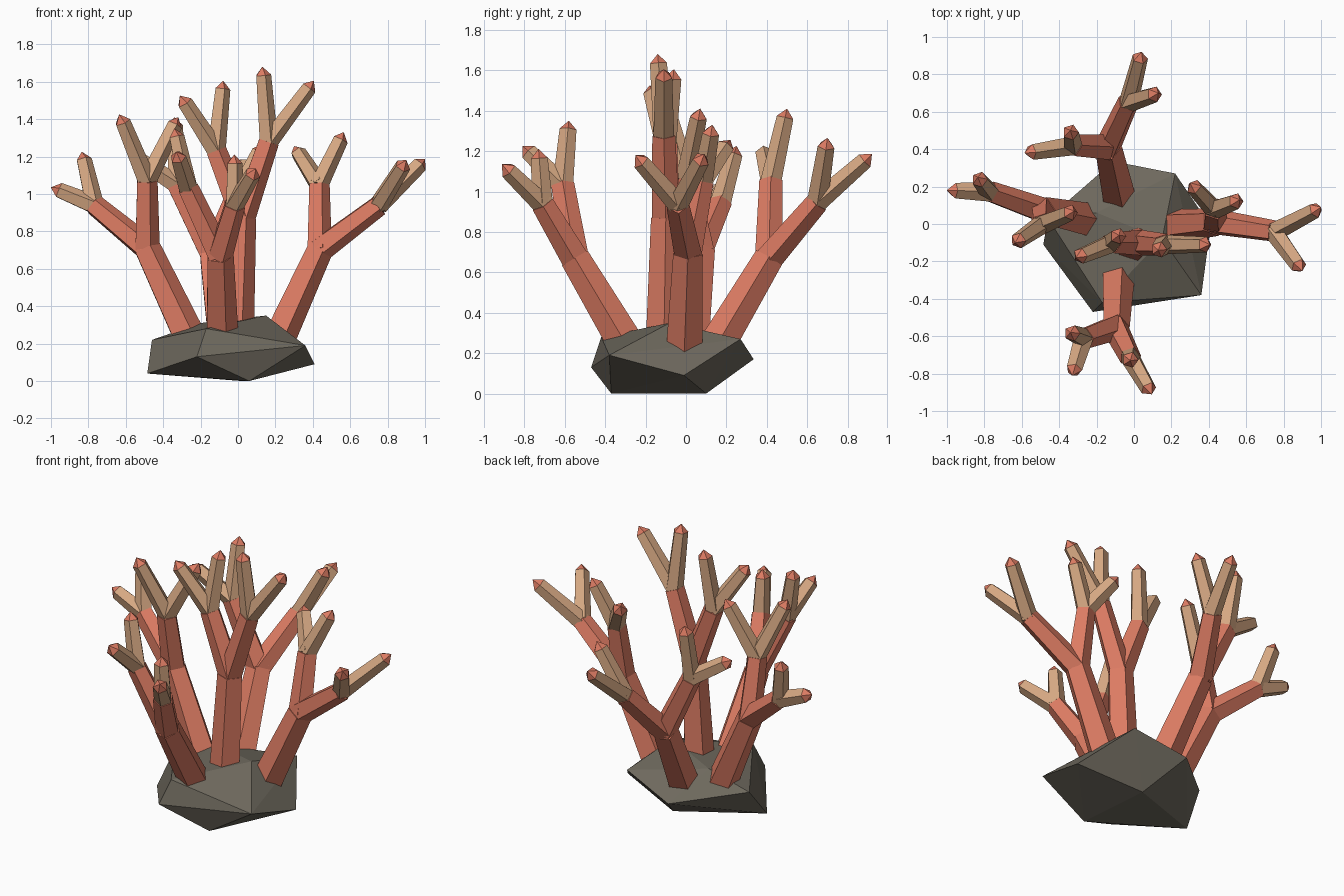
import bpy, bmesh
from mathutils import Vector

if "Cube" in bpy.data.objects:
    bpy.data.objects.remove(bpy.data.objects["Cube"])


def material(name, rgb):
    m = bpy.data.materials.new(name)
    m.diffuse_color = (*rgb, 1.0)
    m.use_nodes = True
    m.node_tree.nodes["Principled BSDF"].inputs["Base Color"].default_value = m.diffuse_color
    return m


CORAL = material("coral red", (0.72, 0.20, 0.125))
TAN = material("pale tan", (0.67, 0.39, 0.225))
ROCK = material("rock grey", (0.155, 0.14, 0.11))
SIDES = 5


def finish(bm, name, mats):
    me = bpy.data.meshes.new(name)
    bm.to_mesh(me)
    bm.free()
    for m in mats:
        me.materials.append(m)
    ob = bpy.data.objects.new(name, me)
    bpy.context.collection.objects.link(ob)
    return ob


def add_limb(bm, a, b, r1, r2):
    """Tapered five-sided limb from a to b."""
    a, b = Vector(a), Vector(b)
    d = b - a
    rot = Vector((0, 0, 1)).rotation_difference(d)
    res = bmesh.ops.create_cone(bm, cap_ends=True, segments=SIDES,
                                radius1=r1, radius2=r2, depth=d.length)
    # put a ring corner on the local +x axis
    v0 = max(res["verts"], key=lambda v: v.co.x).co
    turn = Vector((v0.x, v0.y, 0)).rotation_difference(Vector((1, 0, 0)))
    for v in res["verts"]:
        v.co = rot @ (turn @ v.co) + (a + b) / 2
    return {f for v in res["verts"] for f in v.link_faces}


# Each stem: root, first fork, then two branches (second fork, two tip points)
STEMS = {
    "left": ((-0.25, 0.02, 0.20), (-0.49, 0.07, 0.71), [
        ((-0.77, 0.17, 0.94), (-1.00, 0.18, 1.035), (-0.835, 0.25, 1.225)),
        ((-0.49, 0.00, 1.07), (-0.635, -0.10, 1.425), (-0.32, 0.07, 1.41))]),
    "middle": ((-0.01, -0.11, 0.22), (0.02, -0.10, 0.87), [
        ((-0.12, -0.10, 1.23), (-0.31, -0.18, 1.525), (-0.08, -0.06, 1.605)),
        ((0.16, -0.11, 1.28), (0.13, -0.14, 1.68), (0.405, -0.11, 1.605))]),
    "right": ((0.20, -0.01, 0.20), (0.43, 0.01, 0.70), [
        ((0.75, -0.04, 0.94), (1.00, 0.09, 1.185), (0.90, -0.25, 1.18)),
        ((0.43, 0.08, 1.05), (0.30, 0.22, 1.255), (0.565, 0.13, 1.33))]),
    "back": ((-0.08, 0.13, 0.20), (-0.14, 0.41, 0.67), [
        ((-0.33, 0.42, 1.05), (-0.585, 0.38, 1.215), (-0.34, 0.50, 1.41)),
        ((-0.03, 0.65, 0.95), (0.04, 0.92, 1.185), (0.13, 0.70, 1.265))]),
    "front": ((-0.09, -0.27, 0.20), (-0.10, -0.55, 0.67), [
        ((-0.27, -0.61, 1.03), (-0.33, -0.81, 1.225), (-0.34, -0.58, 1.35)),
        ((-0.02, -0.71, 0.94), (0.095, -0.91, 1.135), (-0.02, -0.73, 1.21))]),
}

for name, (root, fork, branches) in STEMS.items():
    # Thick stem with its two branches
    bm = bmesh.new()
    add_limb(bm, root, fork, 0.095, 0.077)
    for second, *_ in branches:
        add_limb(bm, fork, second, 0.072, 0.060)
    finish(bm, name + "_stem", [CORAL])

    # Pale twigs ending in red points
    bm = bmesh.new()
    for second, *tips in branches:
        for tip in tips:
            apex = Vector(tip)
            neck = apex - (apex - Vector(second)).normalized() * 0.045
            add_limb(bm, second, neck, 0.054, 0.044)
            for f in add_limb(bm, neck, apex, 0.044, 0.001):
                f.material_index = 1
    finish(bm, name + "_twigs", [TAN, CORAL])

# Faceted rock: hull of a few corner points
CORNERS = [
    (-0.22, -0.47, 0.13), (0.36, -0.38, 0.19), (-0.17, -0.42, 0.28),
    (0.06, -0.37, 0.0), (0.02, 0.10, 0.0), (-0.485, -0.11, 0.04),
    (-0.46, 0.03, 0.22), (0.41, -0.01, 0.09), (0.22, 0.27, 0.27),
    (-0.11, 0.335, 0.17), (0.15, -0.08, 0.35), (-0.20, 0.06, 0.31),
]
bm = bmesh.new()
for c in CORNERS:
    bm.verts.new(c)
bmesh.ops.convex_hull(bm, input=bm.verts[:])
bmesh.ops.recalc_face_normals(bm, faces=bm.faces[:])
finish(bm, "rock_base", [ROCK])
